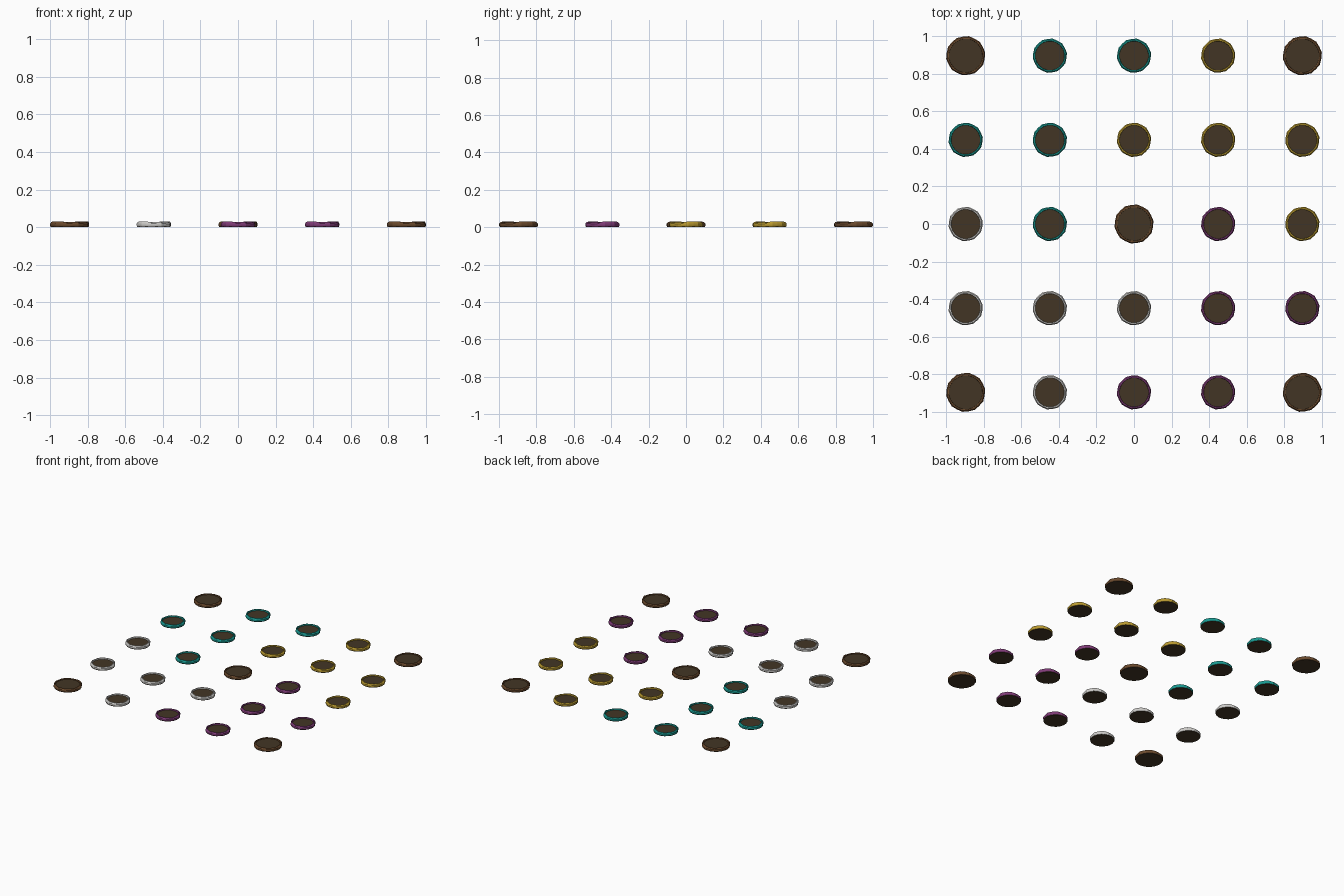
import bpy, bmesh, math, random

if "Cube" in bpy.data.objects:
    bpy.data.objects.remove(bpy.data.objects["Cube"])

def mat(name, rgb):
    m = bpy.data.materials.new(name)
    m.diffuse_color = (*rgb, 1)
    m.use_nodes = True
    m.node_tree.nodes["Principled BSDF"].inputs["Base Color"].default_value = m.diffuse_color
    return m

soil = mat("dark earth", (0.055, 0.036, 0.018))
COL = {
    "B": ("brown", mat("brown", (0.15, 0.07, 0.027))),
    "T": ("teal", mat("teal", (0.01, 0.33, 0.29))),
    "Y": ("yellow", mat("mustard yellow", (0.50, 0.33, 0.03))),
    "P": ("purple", mat("purple", (0.22, 0.045, 0.19))),
    "W": ("white", mat("off white", (0.62, 0.61, 0.59))),
}

SIDES = 10

def ring_point(r, i, n):
    # flat side facing +y, matching the faceted outline
    a = math.pi / 2 + 2 * math.pi * (i + 0.5) / n
    return r * math.cos(a), r * math.sin(a)

def finish(bm, name, m, loc):
    bmesh.ops.recalc_face_normals(bm, faces=bm.faces)
    me = bpy.data.meshes.new(name)
    bm.to_mesh(me)
    bm.free()
    me.materials.append(m)
    ob = bpy.data.objects.new(name, me)
    ob.location = loc
    bpy.context.collection.objects.link(ob)

def rim(name, r_out, r_in, m, loc):
    """Closed uneven ring swept from a small cross-section."""
    rng = random.Random(4)
    n = SIDES * 2
    # radius, height, height jitter
    prof = [(r_out * 0.97, 0.002, 0), (r_out, 0.008, 0), (r_out, 0.019, 0.001),
            (r_out - 0.006, 0.028, 0.004), (r_in + 0.002, 0.028, 0.003),
            (r_in, 0.004, 0)]
    bm = bmesh.new()
    loops = []
    for i in range(n):
        bump = rng.uniform(-1, 1)
        # every second point lies near the middle of a facet
        f = 1.0 if i % 2 else 0.972
        col = []
        for k, (r, z, j) in enumerate(prof):
            x, y = ring_point(r * (f if k < 4 else 1), i, n)
            col.append(bm.verts.new((x, y, z + j * bump)))
        loops.append(col)
    for i in range(n):
        a, b = loops[i], loops[(i + 1) % n]
        for k in range(len(prof)):
            q = (k + 1) % len(prof)
            bm.faces.new((a[k], b[k], b[q], a[q]))
    finish(bm, name, m, loc)

def disc(name, r, top, m, loc):
    """Flat earth plug: wide underside, floor showing inside the rim."""
    n = SIDES * 2
    bm = bmesh.new()
    lo = [bm.verts.new((*ring_point(r, i, n), 0)) for i in range(n)]
    hi = [bm.verts.new((*ring_point(r * 0.95, i, n), top)) for i in range(n)]
    bm.faces.new(lo)
    bm.faces.new(hi)
    for i in range(n):
        j = (i + 1) % n
        bm.faces.new((lo[i], lo[j], hi[j], hi[i]))
    finish(bm, name, m, loc)

# Board of bases, back row first
LAYOUT = ["BTTYB",
          "TTYYY",
          "WTBPY",
          "WWWPP",
          "BWPPB"]
STEP = 0.4475
for row, line in enumerate(LAYOUT):
    for c, key in enumerate(line):
        loc = ((c - 2) * STEP, (2 - row) * STEP, 0)
        label, m = COL[key]
        big = key == "B"
        r_out, r_in = (0.105, 0.088) if big else (0.092, 0.076)
        tag = f"{label}_{row}_{c}"
        rim("base_rim_" + tag, r_out, r_in, m, loc)
        disc("earth_floor_" + tag, r_out * 0.96, 0.019 if big else 0.016, soil, loc)
